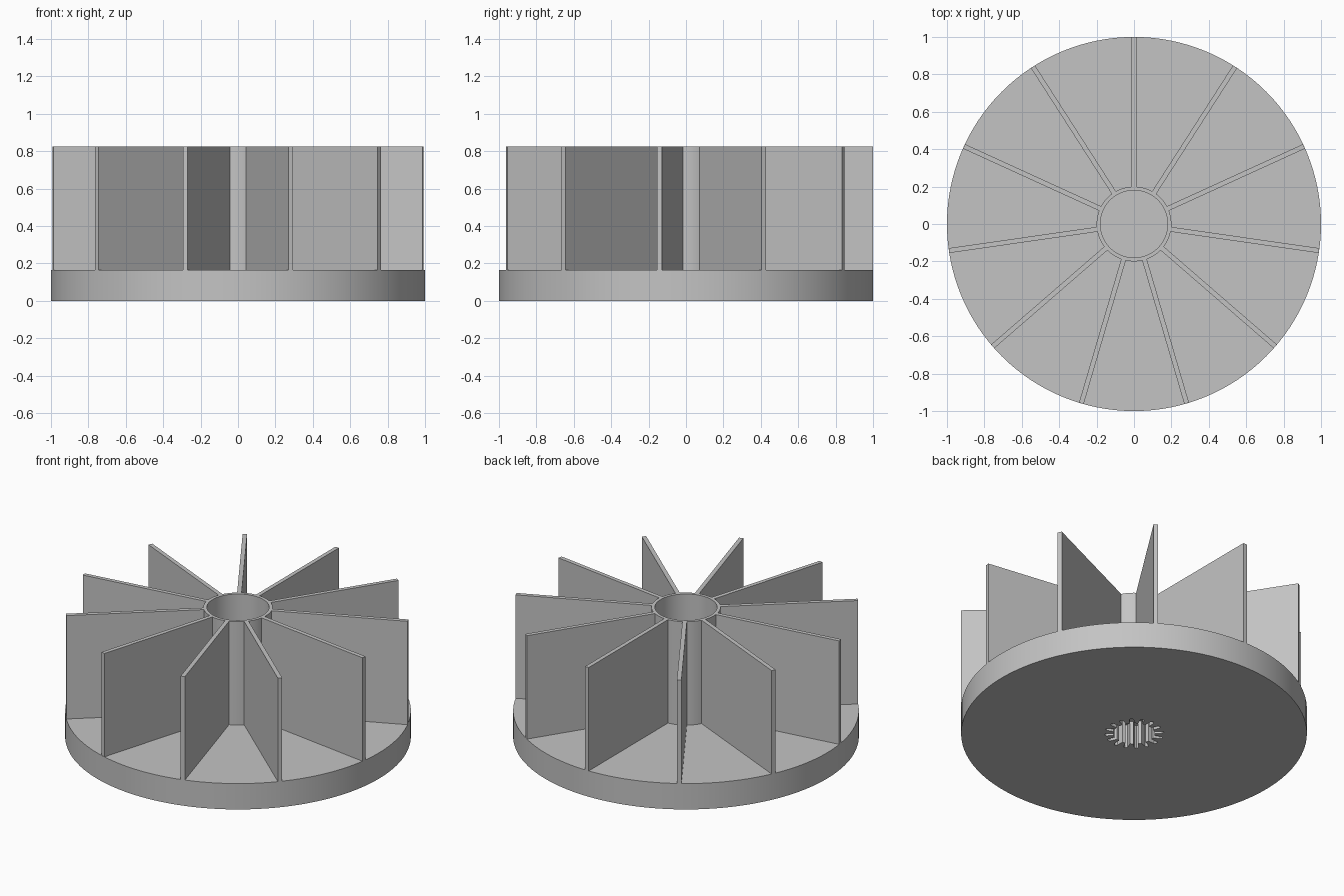
import bpy, bmesh, math
from mathutils import Matrix

if "Cube" in bpy.data.objects:
    bpy.data.objects.remove(bpy.data.objects["Cube"])

BASE_TOP, TOP = 0.165, 0.825
HUB_OUT, HUB_IN = 0.2, 0.18
BLADES, THICK = 11, 0.026
SLOTS = 16

grey = bpy.data.materials.new("plain grey")
grey.use_nodes = True
grey.diffuse_color = (0.55, 0.55, 0.55, 1)
grey.node_tree.nodes["Principled BSDF"].inputs["Base Color"].default_value = (0.55, 0.55, 0.55, 1)


def make_object(name, bm):
    bmesh.ops.recalc_face_normals(bm, faces=bm.faces)
    mesh = bpy.data.meshes.new(name)
    bm.to_mesh(mesh)
    bm.free()
    obj = bpy.data.objects.new(name, mesh)
    bpy.context.collection.objects.link(obj)
    mesh.materials.append(grey)
    return obj


def prism(name, outline, z0, z1):
    bm = bmesh.new()
    face = bm.faces.new([bm.verts.new((x, y, z0)) for x, y in outline])
    up = bmesh.ops.extrude_face_region(bm, geom=[face])
    verts = [v for v in up["geom"] if isinstance(v, bmesh.types.BMVert)]
    bmesh.ops.translate(bm, verts=verts, vec=(0, 0, z1 - z0))
    # extrusion keeps the starting face only when it is still needed as a cap
    if not any(all(abs(v.co.z - z0) < 1e-6 for v in f.verts) for f in bm.faces):
        bmesh.ops.holes_fill(bm, edges=[e for e in bm.edges if e.is_boundary])
    return make_object(name, bm)


def polar(r, a):
    return (r * math.cos(a), r * math.sin(a))


def smooth(obj):
    bpy.ops.object.select_all(action='DESELECT')
    obj.select_set(True)
    bpy.context.view_layer.objects.active = obj
    bpy.ops.object.shade_smooth_by_angle(angle=math.radians(25))


# Base disc
disc = prism("base_disc", [polar(1, math.tau * i / 128) for i in range(128)], 0, BASE_TOP)

# Splined socket cut into the underside
outline = []
for i in range(SLOTS):
    a = math.tau * i / SLOTS
    outline += [polar(r, a + d) for r, d in
                ((0.12, -0.11), (0.163, -0.075), (0.173, 0), (0.163, 0.075), (0.12, 0.11))]
socket = prism("socket_cutter", outline, -0.1, 0.15)
socket.hide_render = True
cut = disc.modifiers.new("socket", 'BOOLEAN')
cut.operation = 'DIFFERENCE'
cut.solver = 'EXACT'
cut.object = socket
bpy.context.view_layer.objects.active = disc
bpy.ops.object.modifier_apply(modifier=cut.name)
bpy.data.objects.remove(socket)
smooth(disc)

# Hollow hub: a square section spun around the axis
bm = bmesh.new()
section = [bm.verts.new((r, 0, z)) for r, z in
           ((HUB_OUT, BASE_TOP), (HUB_OUT, TOP), (HUB_IN, TOP), (HUB_IN, BASE_TOP))]
edges = [bm.edges.new((section[i], section[i + 1])) for i in range(3)]
bmesh.ops.spin(bm, geom=section + edges, cent=(0, 0, 0), axis=(0, 0, 1),
               angle=math.tau, steps=88, use_merge=True)
bmesh.ops.remove_doubles(bm, verts=bm.verts, dist=1e-5)
smooth(make_object("hub", bm))

# Radial blades
inner, outer = HUB_OUT - 0.0008, 0.9995
for i in range(BLADES):
    bm = bmesh.new()
    bmesh.ops.create_cube(bm, size=1)
    bmesh.ops.scale(bm, vec=(outer - inner, THICK, TOP - BASE_TOP), verts=bm.verts)
    bmesh.ops.translate(bm, vec=((inner + outer) / 2, 0, (TOP + BASE_TOP) / 2), verts=bm.verts)
    turn = Matrix.Rotation(math.pi / 2 + math.tau * i / BLADES, 4, 'Z')
    bmesh.ops.transform(bm, matrix=turn, verts=bm.verts)
    make_object(f"blade_{i + 1}", bm)
